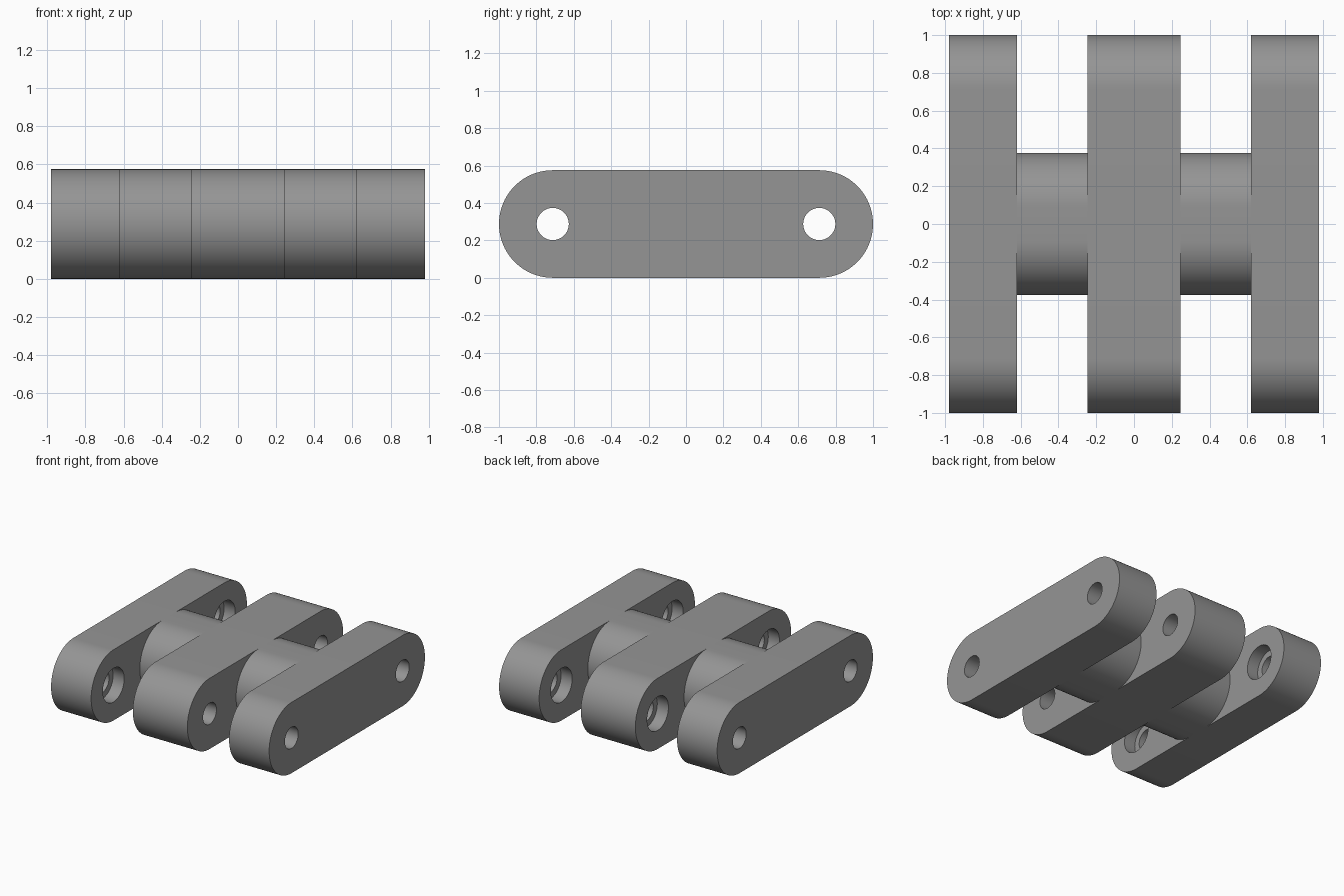
import bpy, bmesh, math

if "Cube" in bpy.data.objects:
    bpy.data.objects.remove(bpy.data.objects["Cube"])

R = 0.2875            # half height of every link
HOLE_Y = 0.7125       # distance of the pin holes from the middle
PIN_R, BORE_R, BORE_DEPTH = 0.086, 0.137, 0.10

grey = bpy.data.materials.new("mid grey")
grey.diffuse_color = (0.3, 0.3, 0.3, 1)
grey.use_nodes = True
grey.node_tree.nodes["Principled BSDF"].inputs["Base Color"].default_value = grey.diffuse_color


def extrude_x(name, outline, x0, x1):
    """Extrude a closed (y, z) outline from x0 to x1."""
    bm = bmesh.new()
    face = bm.faces.new([bm.verts.new((x0, y, z)) for y, z in outline])
    new = bmesh.ops.extrude_face_region(bm, geom=[face])["geom"]
    verts = [g for g in new if isinstance(g, bmesh.types.BMVert)]
    bmesh.ops.translate(bm, verts=verts, vec=(x1 - x0, 0, 0))
    bmesh.ops.recalc_face_normals(bm, faces=bm.faces)
    mesh = bpy.data.meshes.new(name)
    bm.to_mesh(mesh)
    bm.free()
    mesh.materials.append(grey)
    obj = bpy.data.objects.new(name, mesh)
    bpy.context.collection.objects.link(obj)
    return obj


def slot(half_straight, steps=40):
    """Outline with straight top and bottom and round ends."""
    pts = []
    for side in (1, -1):
        for i in range(steps + 1):
            a = -math.pi / 2 + math.pi * i / steps
            pts.append((side * (half_straight + R * math.cos(a)),
                        R + side * R * math.sin(a)))
    return pts


def circle(y, r, steps=48):
    return [(y + r * math.cos(math.tau * i / steps),
             R + r * math.sin(math.tau * i / steps)) for i in range(steps)]


def select_only(obj):
    bpy.ops.object.select_all(action='DESELECT')
    obj.select_set(True)
    bpy.context.view_layer.objects.active = obj


def smooth(obj):
    select_only(obj)
    bpy.ops.object.shade_smooth_by_angle(angle=math.radians(30))


def cut(obj, cutter):
    mod = obj.modifiers.new("cut", 'BOOLEAN')
    mod.operation, mod.solver, mod.object = 'DIFFERENCE', 'EXACT', cutter
    select_only(obj)
    bpy.ops.object.modifier_apply(modifier=mod.name)
    bpy.data.objects.remove(cutter)


def link_plate(name, x0, x1, bore_side):
    """Long link with two pin holes, counterbored on one face."""
    plate = extrude_x(name, slot(HOLE_Y), x0, x1)
    face_x = x1 if bore_side > 0 else x0
    for y in (-HOLE_Y, HOLE_Y):
        cut(plate, extrude_x("pin_cutter", circle(y, PIN_R), x0 - 0.1, x1 + 0.1))
        ends = sorted((face_x - bore_side * BORE_DEPTH, face_x + bore_side * 0.1))
        cut(plate, extrude_x("bore_cutter", circle(y, BORE_R), *ends))
    smooth(plate)


# Three long links
link_plate("left_link", -0.98, -0.62, 1)
link_plate("centre_link", -0.245, 0.245, -1)
link_plate("right_link", 0.62, 0.98, -1)

# Short rounded spacers between the links
for name, x0, x1 in (("left_spacer", -0.62, -0.245), ("right_spacer", 0.245, 0.62)):
    smooth(extrude_x(name, slot(0.0875), x0, x1))
